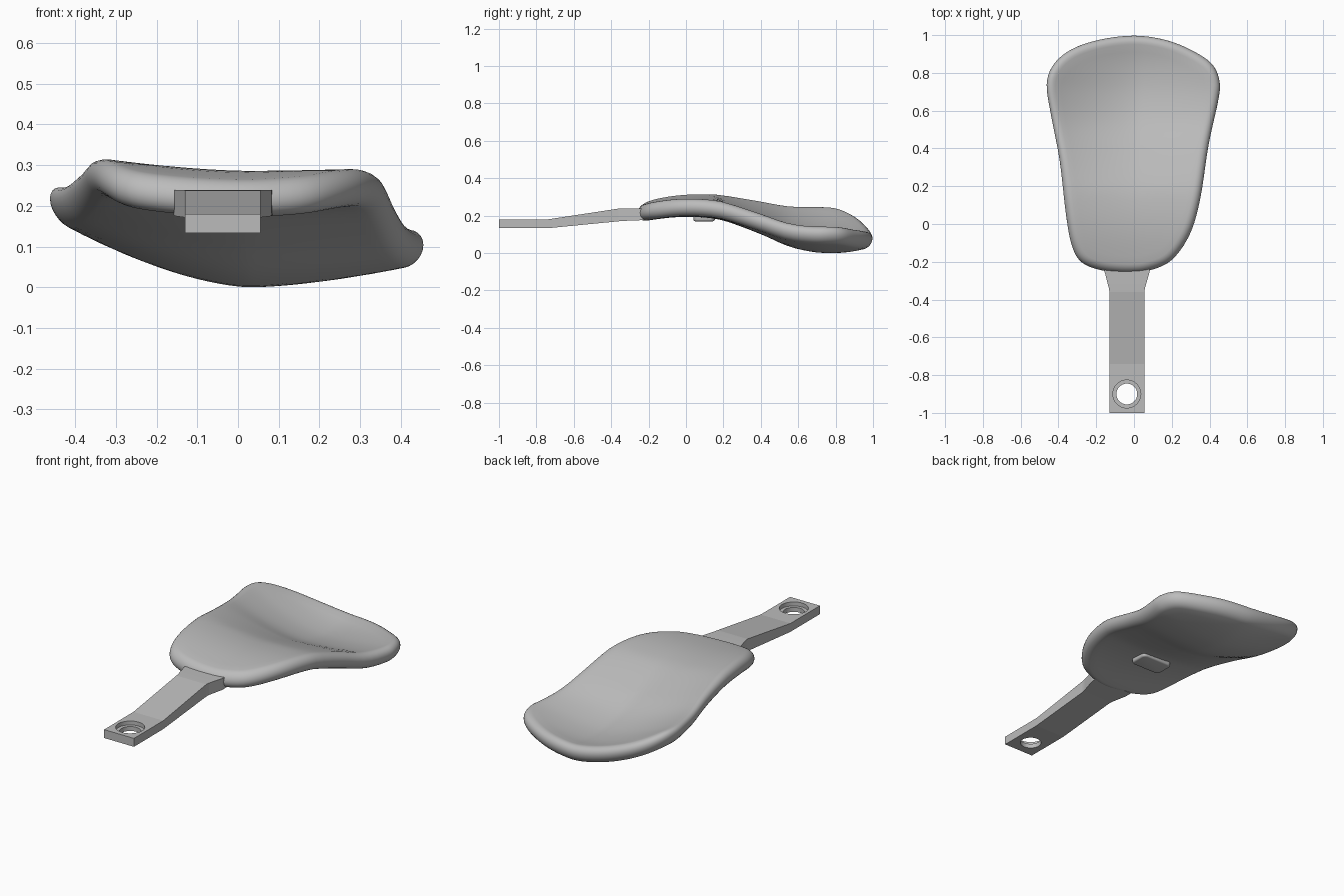
import bpy, bmesh, math
from mathutils import Vector

if "Cube" in bpy.data.objects:
    bpy.data.objects.remove(bpy.data.objects["Cube"], do_unlink=True)

GREY = (0.5, 0.5, 0.5, 1)
mat = bpy.data.materials.new("grey")
mat.use_nodes = True
mat.diffuse_color = GREY
mat.node_tree.nodes["Principled BSDF"].inputs["Base Color"].default_value = GREY


def finish(bm, name, angle=35):
    bmesh.ops.recalc_face_normals(bm, faces=bm.faces)
    mesh = bpy.data.meshes.new(name)
    bm.to_mesh(mesh)
    bm.free()
    mesh.materials.append(mat)
    ob = bpy.data.objects.new(name, mesh)
    bpy.context.collection.objects.link(ob)
    bpy.ops.object.select_all(action="DESELECT")
    bpy.context.view_layer.objects.active = ob
    ob.select_set(True)
    bpy.ops.object.shade_smooth_by_angle(angle=math.radians(angle))
    return ob


def smooth_table(table, y):
    """Cubic interpolation through (y, value) pairs."""
    y = min(max(y, table[0][0]), table[-1][0])
    n = len(table)

    def slope(i):
        a, b = table[max(i - 1, 0)], table[min(i + 1, n - 1)]
        return (b[1] - a[1]) / (b[0] - a[0])

    i = max(k for k in range(n - 1) if table[k][0] <= y)
    (ya, va), (yb, vb) = table[i], table[i + 1]
    d = yb - ya
    t = (y - ya) / d
    s = t * t * (3 - 2 * t)
    return (va + (vb - va) * s + d * slope(i) * t * (1 - t) ** 2
            - d * slope(i + 1) * t * t * (1 - t))


def closed_spline(pts, steps):
    out = []
    n = len(pts)
    for i in range(n):
        a, b, c, d = (Vector(pts[(i + k) % n]) for k in (-1, 0, 1, 2))
        for j in range(steps):
            t = j / steps
            out.append(0.5 * (2 * b + (c - a) * t + (2 * a - 5 * b + 4 * c - d) * t * t
                              + (3 * b - a - 3 * c + d) * t ** 3))
    return out


# Pad: centre-line height and how far each side edge curls up
CENTRE = [(-.26, .212), (-.1, .234), (0, .24), (.1, .236), (.2, .22), (.4, .147),
          (.55, .082), (.68, .052), (.78, .046), (.88, .053), (1, .078)]
LEFT_CURL = [(-.26, .02), (0, .03), (.2, .048), (.4, .09), (.6, .135), (.8, .155), (1, .13)]
RIGHT_CURL = [(-.26, .01), (.15, .01), (.4, .025), (.6, .05), (.8, .068), (1, .06)]
HALF = .046


def pad_height(x, y):
    half_width = .36 + .1 * min(max((y + .1) / .85, 0), 1)
    curl = RIGHT_CURL if x > .03 else LEFT_CURL
    t = abs(x - .03) / half_width
    return smooth_table(CENTRE, y) + smooth_table(curl, y) * t ** 1.6


OUTLINE = [(-.04, -.258), (.08, -.246), (.2, -.19), (.295, -.055), (.35, .13), (.395, .42),
           (.445, .65), (.453, .755), (.41, .85), (.295, .925), (.16, .976), (0, .997),
           (-.18, .976), (-.33, .925), (-.425, .845), (-.462, .74), (-.44, .58), (-.394, .34),
           (-.36, .05), (-.33, -.11), (-.28, -.2), (-.18, -.243)]
edge = closed_spline(OUTLINE, 5)
N = len(edge)
inward = []
for i in range(N):
    d = (edge[(i + 1) % N] - edge[i - 1]).normalized()
    inward.append(Vector((-d.y, d.x)))
middle = Vector((0, .38))

# Rings run from the top middle, over the rounded rim, to the bottom middle
STEPS = 14
rings = [(HALF, k / STEPS, HALF) for k in range(1, STEPS)]
for k in range(13):
    a = math.pi / 2 - math.pi * k / 12
    rings.append((HALF * (1 - math.cos(a)), 1, HALF * math.sin(a)))
rings += [(HALF, k / STEPS, -HALF) for k in range(STEPS - 1, 0, -1)]

bm = bmesh.new()
loops = []
for inset, scale, lift in rings:
    loop = []
    for p, n in zip(edge, inward):
        q = middle + (p + n * inset - middle) * scale
        loop.append(bm.verts.new((q.x, q.y, pad_height(q.x, q.y) + lift)))
    loops.append(loop)
for a, b in zip(loops, loops[1:]):
    for i in range(N):
        j = (i + 1) % N
        bm.faces.new((a[i], a[j], b[j], b[i]))
for loop, lift in ((loops[0], HALF), (loops[-1], -HALF)):
    tip = bm.verts.new((middle.x, middle.y, pad_height(*middle) + lift))
    for i in range(N):
        bm.faces.new((loop[i], loop[(i + 1) % N], tip))
finish(bm, "pad", 60)

# Arm: rectangular stations of y, left x, right x, bottom z, top z
STATIONS = [(-1, -.13, .055, .133, .18), (-.74, -.13, .055, .133, .18),
            (-.36, -.13, .055, .17, .238), (-.34, -.133, .058, .172, .239),
            (-.255, -.155, .082, .175, .239), (-.215, -.158, .085, .178, .239)]
bm = bmesh.new()
sections = [[bm.verts.new((x, y, z)) for x, z in ((l, lo), (r, lo), (r, hi), (l, hi))]
            for y, l, r, lo, hi in STATIONS]
for a, b in zip(sections, sections[1:]):
    for i in range(4):
        j = (i + 1) % 4
        bm.faces.new((a[i], a[j], b[j], b[i]))
bm.faces.new(sections[0])
bm.faces.new(sections[-1])
arm = finish(bm, "arm", 5)

# Stepped bolt hole through the arm
for radius, low in ((.055, .1), (.074, .158)):
    bm = bmesh.new()
    bmesh.ops.create_cone(bm, cap_ends=True, segments=40, radius1=radius, radius2=radius, depth=.2)
    bmesh.ops.translate(bm, verts=bm.verts, vec=(-.038, -.9, low + .1))
    cutter = finish(bm, "hole_cutter")
    cutter.hide_render = True
    mod = arm.modifiers.new("hole", "BOOLEAN")
    mod.operation = "DIFFERENCE"
    mod.solver = "EXACT"
    mod.object = cutter
    bpy.context.view_layer.objects.active = arm
    bpy.ops.object.modifier_move_to_index(modifier=mod.name, index=0)
    bpy.ops.object.modifier_apply(modifier=mod.name)
    bpy.data.objects.remove(cutter, do_unlink=True)
bpy.ops.object.select_all(action="DESELECT")
arm.select_set(True)
bpy.ops.object.shade_smooth_by_angle(angle=math.radians(20))

# Stop block under the pad
bm = bmesh.new()
bmesh.ops.create_cube(bm, size=1)
bmesh.ops.scale(bm, verts=bm.verts, vec=(.19, .115, .06))
bmesh.ops.translate(bm, verts=bm.verts, vec=(-.038, .097, .2))
uprights = [e for e in bm.edges if abs(e.verts[0].co.z - e.verts[1].co.z) > .01]
bmesh.ops.bevel(bm, geom=uprights, offset=.025, segments=5, profile=.5, affect="EDGES")
base = [e for e in bm.edges if all(v.co.z < .18 for v in e.verts)]
bmesh.ops.bevel(bm, geom=base, offset=.01, segments=3, profile=.5, affect="EDGES")
finish(bm, "stop_block")
